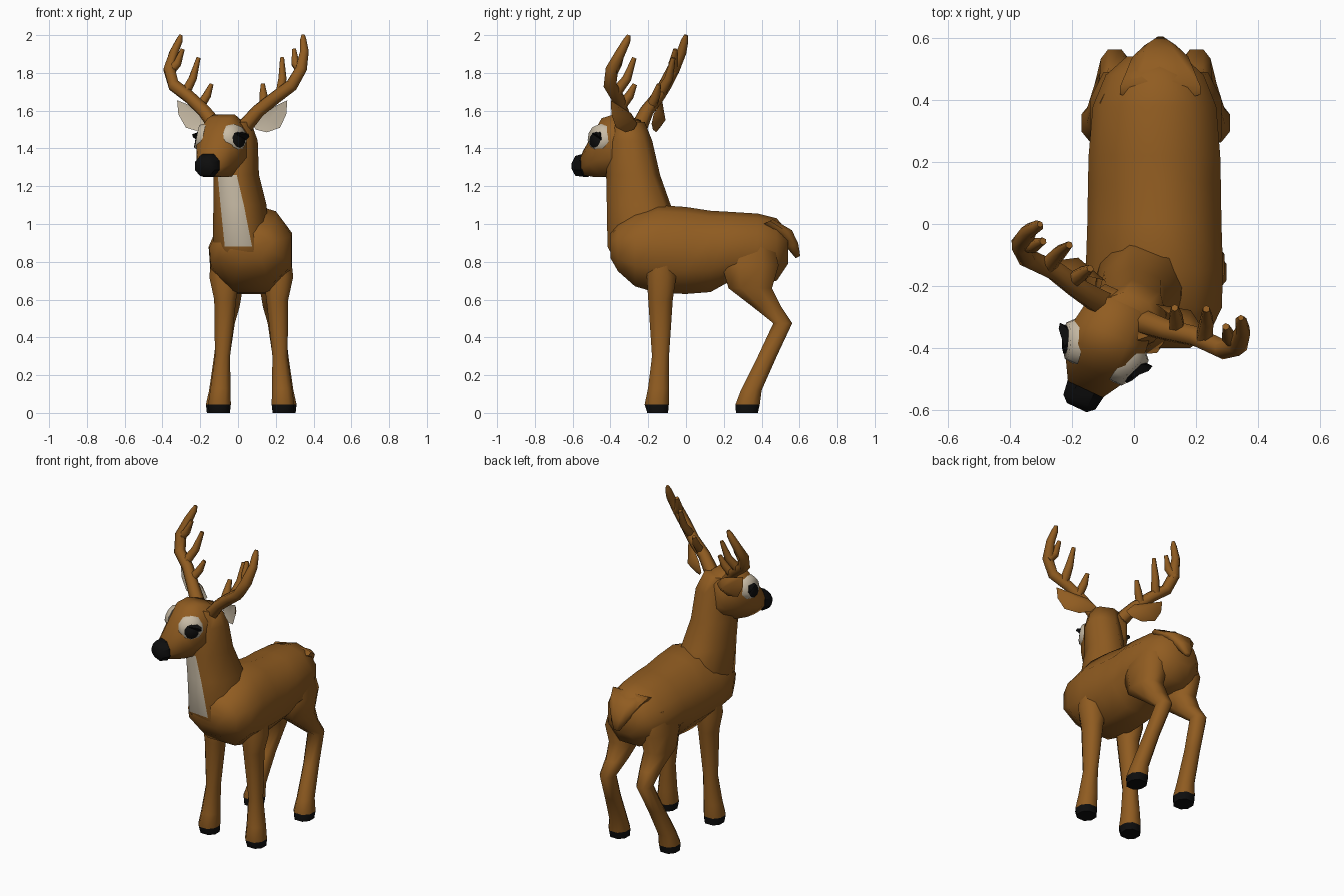
import bpy, bmesh, math
from mathutils import Vector as V, Matrix

if "Cube" in bpy.data.objects:
    bpy.data.objects.remove(bpy.data.objects["Cube"])


def material(name, rgb):
    m = bpy.data.materials.new(name)
    m.diffuse_color = (*rgb, 1)
    m.use_nodes = True
    m.node_tree.nodes["Principled BSDF"].inputs["Base Color"].default_value = m.diffuse_color
    return m


BROWN = material("brown coat", (0.28, 0.107, 0.015))
CREAM = material("cream fur", (0.58, 0.50, 0.38))
BLACK = material("black", (0.004, 0.004, 0.004))

CX = 0.07                                   # body centre line
HEAD = Matrix.Translation((0.01, -0.175, 0)) @ Matrix.Rotation(math.radians(-25), 4, 'Z')
OCT = [(-.5, -1), (.5, -1), (1, -.42), (1, .42), (.5, 1), (-.5, 1), (-1, .42), (-1, -.42)]
# torso section leans a little, as the deer turns to one side
TORSO = [(-.45, -1), (.45, -1), (1, -.45), (1, .36), (.6, .86), (.1, 1), (-.5, .86), (-.88, .4), (-1.04, .05), (-1, -.45)]


def finish(name, bm, mats, matrix=None, angle=70):
    bmesh.ops.recalc_face_normals(bm, faces=bm.faces)
    me = bpy.data.meshes.new(name)
    bm.to_mesh(me)
    bm.free()
    for m in mats:
        me.materials.append(m)
    for p in me.polygons:
        p.use_smooth = True
    me.set_sharp_from_angle(angle=math.radians(angle))
    ob = bpy.data.objects.new(name, me)
    bpy.context.collection.objects.link(ob)
    if matrix:
        ob.matrix_world = matrix
    return ob


def ring(c, ax, ay, shape=OCT):
    return [V(c) + V(ax) * a + V(ay) * b for a, b in shape]


def loft(name, rings, mats=(BROWN,), rule=None, matrix=None, angle=70):
    """Skin a list of point rings; rule(segment, side) picks the material."""
    bm = bmesh.new()
    vs = [[bm.verts.new(p) for p in r] for r in rings]
    n = len(vs[0])
    for i in range(len(vs) - 1):
        for j in range(n):
            k = (j + 1) % n
            f = bm.faces.new((vs[i][j], vs[i][k], vs[i + 1][k], vs[i + 1][j]))
            f.material_index = rule(i, j) if rule else 0
    bm.faces.new(vs[0]).material_index = rule(0, -1) if rule else 0
    bm.faces.new(vs[-1]).material_index = rule(len(vs) - 2, -1) if rule else 0
    return finish(name, bm, mats, matrix, angle)


def along_y(rows, cx=0, shape=OCT):
    """Upright rings from rows of (y, low z, high z, half width)."""
    return [ring((cx, y, (lo + hi) / 2), (w, 0, 0), (0, 0, (hi - lo) / 2), shape) for y, lo, hi, w in rows]


def along_z(rows):
    """Level rings from rows of (x, y, z, half x, half y, turn in degrees)."""
    out = []
    for x, y, z, rx, ry, a in rows:
        c, s = math.cos(math.radians(a)), math.sin(math.radians(a))
        out.append(ring((x, y, z), (rx * c, rx * s, 0), (-ry * s, ry * c, 0)))
    return out


def tube(name, pts, matrix):
    """Tapered six-sided branch through (x, y, z, radius) points."""
    hexa = [(math.cos(t * math.pi / 3), math.sin(t * math.pi / 3)) for t in range(6)]
    rings = []
    for i, p in enumerate(pts):
        t = (V(pts[min(i + 1, len(pts) - 1)][:3]) - V(pts[max(i - 1, 0)][:3])).normalized()
        a = t.cross(V((0, 1, 0))).normalized()
        rings.append(ring(p[:3], a * p[3], t.cross(a) * p[3], hexa))
    return loft(name, rings, matrix=matrix)


# torso
loft("torso", along_y([
    (-.40, .82, .95, .11), (-.36, .75, 1.0, .17), (-.27, .67, 1.06, .213), (-.15, .635, 1.10, .217),
    (0, .63, 1.09, .212), (.13, .64, 1.07, .21), (.22, .69, 1.065, .208), (.38, .68, 1.055, .195),
    (.48, .70, 1.03, .155), (.54, .79, .96, .09)], CX, TORSO))

# tail
loft("tail", [ring((CX + .015, y, z), (w, 0, 0), (0, h, h * .5)) for y, z, w, h in
              [(.43, 1.01, .13, .03), (.525, .95, .09, .035), (.565, .885, .05, .028), (.592, .825, .018, .012)]])

# neck with cream throat stripe on its front face
loft("neck", along_z([
    (.05, -.20, .74, .12, .14, 0), (.02, -.205, .88, .145, .205, -5), (.01, -.25, 1.10, .128, .158, -15),
    (-.01, -.28, 1.26, .108, .132, -21), (-.005, -.295, 1.44, .10, .105, -25), (-.02, -.30, 1.54, .085, .07, -25)]),
    (BROWN, CREAM), lambda i, j: 1 if j == 0 and i in (1, 2) else 0)

# head and nose, built straight and turned by HEAD
loft("head", along_y([
    (-.06, 1.32, 1.50, .085), (-.10, 1.28, 1.55, .11), (-.2, 1.255, 1.58, .125),
    (-.27, 1.25, 1.56, .126), (-.33, 1.25, 1.475, .10), (-.395, 1.26, 1.385, .062)]), matrix=HEAD)
loft("nose", along_y([(-.375, 1.265, 1.36, .05), (-.392, 1.25, 1.372, .064), (-.44, 1.255, 1.36, .057),
                      (-.46, 1.28, 1.335, .035)]), (BLACK,), matrix=HEAD, angle=40)

# outline of an ear seen from the front (x, z)
EAR = [(.09, 1.53), (.14, 1.585), (.22, 1.615), (.322, 1.655), (.315, 1.58), (.275, 1.51), (.19, 1.485), (.12, 1.50)]

for s, side in ((1, "right"), (-1, "left")):
    # front leg: brown leg over black hoof
    leg = lambda rows: along_z([(CX + s * x, y, z, rx, ry, 0) for x, y, z, rx, ry in rows])
    hoof_rule = lambda i, j: 1 if i == 0 else 0
    loft("front_leg_" + side, leg([
        (.168, -.15, 0, .055, .055), (.168, -.155, .045, .06, .064), (.163, -.145, .13, .053, .056),
        (.152, -.135, .3, .04, .045), (.138, -.135, .6, .058, .065), (.142, -.13, .72, .08, .078),
        (.14, -.13, .9, .062, .06)]), (BROWN, BLACK), hoof_rule)
    # hind leg
    loft("hind_leg_" + side, leg([
        (.18, .322, 0, .055, .058), (.18, .326, .045, .06, .064), (.175, .345, .12, .048, .055),
        (.155, .43, .3, .042, .05), (.132, .512, .475, .045, .05), (.122, .43, .56, .06, .075),
        (.125, .34, .66, .08, .115), (.125, .34, .78, .087, .15), (.11, .34, .92, .07, .12)]),
        (BROWN, BLACK), hoof_rule)

    # ear: hollow cream front, bulging brown back, outer edge turned forward
    bm = bmesh.new()
    rim = [bm.verts.new((s * x, -.05 - .2 * (x - .09), z)) for x, z in EAR]
    front = bm.verts.new((s * .2, -.058, 1.55))
    back = bm.verts.new((s * .20, -.02, 1.55))
    for i in range(8):
        a, b = rim[i], rim[(i + 1) % 8]
        bm.faces.new((a, b, front)).material_index = 1
        bm.faces.new((b, a, back))
    finish("ear_" + side, bm, (BROWN, CREAM), HEAD, 60)

    # eye patch, eye and lash, sunk into the side of the head
    normal = V((s, -.42, .22)).normalized()
    rot = normal.to_track_quat('Z', 'Y').to_matrix().to_4x4()
    for name, c, r1, r2, d, mat in (
            ("eye_patch_", (.105, -.272, 1.46), .078, .062, .034, CREAM),
            ("eye_", (.119, -.278, 1.445), .05, .042, .018, BLACK)):
        bm = bmesh.new()
        bmesh.ops.create_cone(bm, cap_ends=True, segments=10, radius1=r1, radius2=r2, depth=d,
                              matrix=Matrix.Translation((s * c[0], c[1], c[2])) @ rot)
        finish(name + side, bm, (mat,), HEAD)
    loft("eyelash_" + side, [
        [V((s * .118, -.30, 1.48)), V((s * .125, -.235, 1.43)), V((s * .115, -.25, 1.49))],
        [V((s * .16, -.255, 1.475)), V((s * .165, -.235, 1.46)), V((s * .16, -.235, 1.478))]],
        (BLACK,), matrix=HEAD)

    # antler: one beam and three tines
    branches = {
        "antler_beam_": [(.07, -.12, 1.50, .045), (.16, -.11, 1.60, .037), (.25, -.09, 1.67, .035),
                         (.345, -.09, 1.735, .035), (.385, -.06, 1.82, .034), (.381, -.01, 1.91, .026),
                         (.362, .016, 1.97, .02), (.357, .026, 2.0, .01)],
        "antler_low_tine_": [(.19, -.10, 1.62, .028), (.165, -.06, 1.68, .024), (.15, -.035, 1.74, .012)],
        "antler_middle_tine_": [(.28, -.09, 1.69, .03), (.262, -.03, 1.77, .024), (.244, .005, 1.88, .012)],
        "antler_top_tine_": [(.385, -.055, 1.81, .03), (.345, -.045, 1.85, .024), (.325, -.02, 1.925, .012)]}
    for name, pts in branches.items():
        tube(name + side, [(s * x, y, z, r) for x, y, z, r in pts], HEAD)
